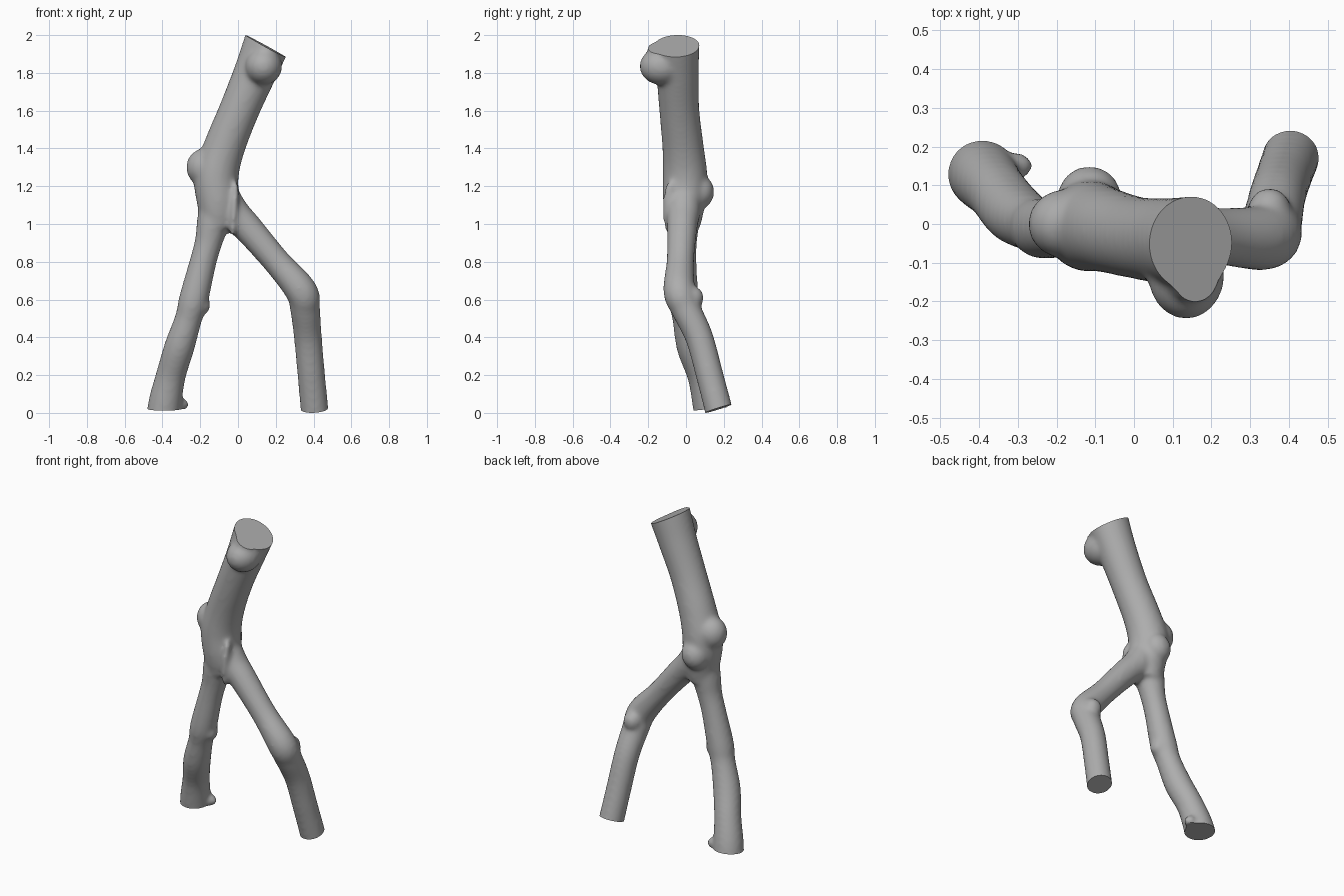
import bpy, bmesh, math
from mathutils import Vector, Matrix

cube = bpy.data.objects.get("Cube")
if cube:
    bpy.data.objects.remove(cube, do_unlink=True)

bark = bpy.data.materials.new("grey bark")
bark.use_nodes = True
GREY = (0.42, 0.42, 0.42, 1)
bark.diffuse_color = GREY
bark.node_tree.nodes["Principled BSDF"].inputs["Base Color"].default_value = GREY

SIDES = 28
STEPS = 6


def spline(p, i, t):
    """Catmull-Rom point between p[i] and p[i+1]."""
    a, b = p[max(i - 1, 0)], p[i]
    c, d = p[i + 1], p[min(i + 2, len(p) - 1)]
    return 0.5 * (2 * b + (c - a) * t + (2 * a - 5 * b + 4 * c - d) * t * t
                  + (3 * b - a - 3 * c + d) * t ** 3)


def limb(bm, points):
    """Closed round tube through (x, y, z, radius) points."""
    p = [Vector(q) for q in points]
    path = [spline(p, i, s / STEPS) for i in range(len(p) - 1) for s in range(STEPS)] + [p[-1]]
    rings = []
    for k, q in enumerate(path):
        along = (path[min(k + 1, len(path) - 1)] - path[max(k - 1, 0)]).to_3d().normalized()
        u = Vector((0, 1, 0)).cross(along).normalized()
        v = along.cross(u)
        rings.append([bm.verts.new(q.to_3d() + q.w * (u * math.cos(a) + v * math.sin(a)))
                      for a in (math.tau * n / SIDES for n in range(SIDES))])
    for r0, r1 in zip(rings, rings[1:]):
        for n in range(SIDES):
            m = (n + 1) % SIDES
            bm.faces.new((r0[n], r0[m], r1[m], r1[n]))
    bm.faces.new(rings[0][::-1])
    bm.faces.new(rings[-1])


def knot(bm, centre, size, tilt=0):
    """Ellipsoid swelling, tilted about y."""
    m = (Matrix.Translation(centre) @ Matrix.Rotation(math.radians(tilt), 4, 'Y')
         @ Matrix.Diagonal((*size, 1)))
    bmesh.ops.create_uvsphere(bm, u_segments=20, v_segments=12, radius=1, matrix=m)


def cut(bm, point, normal, inside):
    """Saw off the end beyond a plane and cap it flat."""
    faces = [f for f in bm.faces if inside(f.calc_center_median())]
    edges = {e for f in faces for e in f.edges}
    verts = {v for f in faces for v in f.verts}
    bmesh.ops.bisect_plane(bm, geom=[*verts, *edges, *faces], plane_co=point,
                           plane_no=normal, clear_outer=True)
    rim = [e for e in bm.edges if e.is_boundary]
    bmesh.ops.holes_fill(bm, edges=rim, sides=0)


bm = bmesh.new()
# Trunk, running down into the fork
limb(bm, [(0.20, -0.05, 2.08, 0.125), (0.15, -0.05, 1.95, 0.122), (0.09, -0.045, 1.8, 0.113),
          (0.005, -0.035, 1.6, 0.106), (-0.075, -0.015, 1.4, 0.11), (-0.115, -0.005, 1.25, 0.118),
          (-0.105, -0.01, 1.1, 0.11), (-0.11, -0.01, 0.98, 0.085)])
# Right leg
limb(bm, [(-0.11, -0.01, 1.15, 0.09), (-0.135, -0.015, 1.0, 0.084), (-0.157, -0.015, 0.9, 0.073),
          (-0.185, -0.015, 0.8, 0.071), (-0.235, -0.012, 0.6, 0.078), (-0.262, 0, 0.5, 0.072),
          (-0.31, 0.03, 0.35, 0.08), (-0.355, 0.085, 0.2, 0.079),
          (-0.385, 0.12, 0.06, 0.088), (-0.40, 0.14, -0.06, 0.09)])
# Left leg
limb(bm, [(-0.09, -0.01, 1.16, 0.09), (-0.03, -0.015, 1.06, 0.09), (0.05, -0.02, 0.98, 0.08),
          (0.205, -0.03, 0.8, 0.073), (0.335, -0.035, 0.645, 0.085), (0.355, 0.0, 0.55, 0.079),
          (0.37, 0.07, 0.4, 0.074), (0.388, 0.125, 0.2, 0.073),
          (0.405, 0.172, 0.02, 0.074), (0.413, 0.195, -0.08, 0.074)])
# Knots and stubs
knot(bm, (0.135, -0.13, 1.835), (0.10, 0.117, 0.10), 25)
knot(bm, (0.15, -0.12, 1.92), (0.07, 0.085, 0.10), 25)
knot(bm, (-0.18, 0.0, 1.30), (0.095, 0.09, 0.10))
knot(bm, (-0.115, 0.075, 1.17), (0.08, 0.075, 0.09), 20)
knot(bm, (-0.19, -0.01, 0.57), (0.045, 0.05, 0.05))
knot(bm, (-0.30, 0.15, 0.045), (0.04, 0.035, 0.035))
knot(bm, (0.35, 0.04, 0.61), (0.055, 0.055, 0.06))
# Ridge above the crotch
knot(bm, (-0.02, -0.085, 1.08), (0.022, 0.04, 0.15), 4)

mesh = bpy.data.meshes.new("forked_branch")
bm.to_mesh(mesh)
bm.free()
branch = bpy.data.objects.new("forked_branch", mesh)
bpy.context.collection.objects.link(branch)

# Fuse the limbs into one skin and soften the joints
fuse = branch.modifiers.new("fuse", 'REMESH')
fuse.mode = 'VOXEL'
fuse.voxel_size = 0.012
soften = branch.modifiers.new("soften", 'SMOOTH')
soften.factor = 0.5
soften.iterations = 12
fused = bpy.data.meshes.new_from_object(
    branch.evaluated_get(bpy.context.evaluated_depsgraph_get()))
branch.modifiers.clear()
branch.data = fused

# Sawn ends
bm = bmesh.new()
bm.from_mesh(fused)
cut(bm, (0.15, -0.05, 1.94), (0.48, -0.03, 0.88), lambda c: c.z > 1.6)
cut(bm, (-0.385, 0.12, 0.02), (0.0, 0.1, -1), lambda c: c.x < 0 and c.z < 0.3)
cut(bm, (0.405, 0.17, 0.022), (0.06, 0.3, -0.95), lambda c: c.x > 0 and c.z < 0.3)
bmesh.ops.recalc_face_normals(bm, faces=bm.faces)
bm.to_mesh(fused)
bm.free()

fused.materials.clear()
fused.materials.append(bark)
bpy.context.view_layer.objects.active = branch
branch.select_set(True)
bpy.ops.object.shade_smooth_by_angle(angle=math.radians(40))
